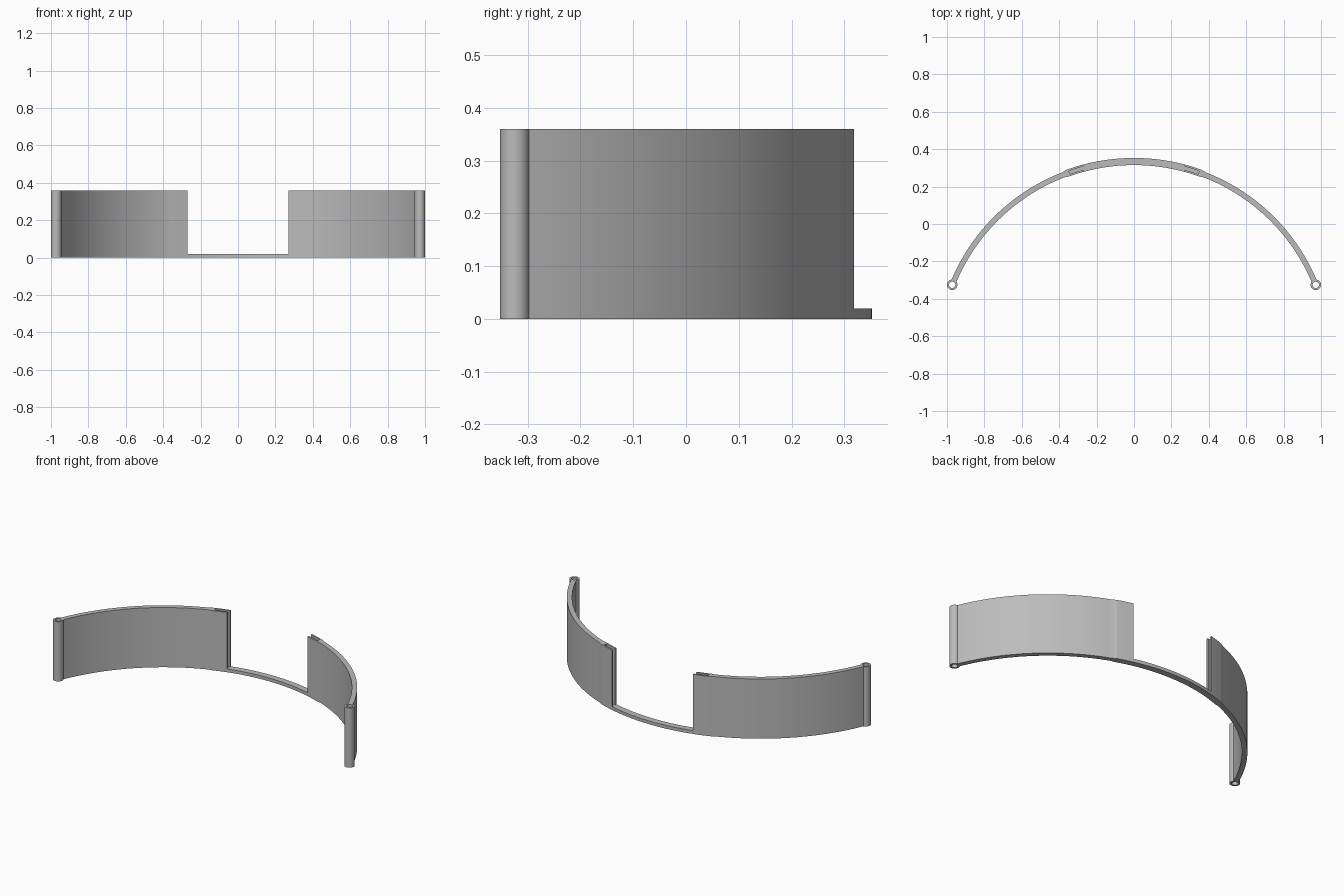
import bpy, bmesh, math

if "Cube" in bpy.data.objects:
    bpy.data.objects.remove(bpy.data.objects["Cube"])

CY = -0.712            # arc centre on the y axis
H, BASE = 0.36, 0.02   # wall height, floor strip height
HINGE = (0.972, -0.325)
END = math.atan2(HINGE[0], HINGE[1] - CY) - 0.023

grey = bpy.data.materials.new("plain grey")
grey.diffuse_color = (0.5, 0.5, 0.5, 1)
grey.use_nodes = True
grey.node_tree.nodes["Principled BSDF"].inputs["Base Color"].default_value = grey.diffuse_color


def polar(r, a):
    return (r * math.sin(a), CY + r * math.cos(a))


def make_object(name, bm, smooth=True):
    bmesh.ops.recalc_face_normals(bm, faces=bm.faces)
    me = bpy.data.meshes.new(name)
    bm.to_mesh(me)
    bm.free()
    me.materials.append(grey)
    ob = bpy.data.objects.new(name, me)
    bpy.context.collection.objects.link(ob)
    if smooth:
        bpy.ops.object.select_all(action='DESELECT')
        ob.select_set(True)
        bpy.context.view_layer.objects.active = ob
        bpy.ops.object.shade_smooth_by_angle(angle=math.radians(12))
    return ob


def band(name, inner, outer, z0, z1, closed=False, smooth=True):
    """Solid strip between two matching outlines, with quad sections."""
    bm = bmesh.new()
    rows = [[bm.verts.new((*p, z)) for p, z in
             ((i, z0), (o, z0), (o, z1), (i, z1))]
            for i, o in zip(inner, outer)]
    pairs = list(zip(rows, rows[1:]))
    if closed:
        pairs.append((rows[-1], rows[0]))
    else:
        bm.faces.new(rows[0])
        bm.faces.new(rows[-1])
    for a, b in pairs:
        for k in range(4):
            n = (k + 1) % 4
            bm.faces.new((a[k], a[n], b[n], b[k]))
    return make_object(name, bm, smooth)


def flare(a):
    """1 on the thick middle, 0 on the thin arms."""
    return min(1, max(0, (0.372 - abs(a)) / 0.025))


# Curved body, thicker across the middle
half = [0.347 * i / 12 for i in range(13)]
half += [0.372 + (END - 0.372) * i / 30 for i in range(31)]
angles = [-a for a in reversed(half[1:])] + half
body = band("curved_band",
            [polar(1.031 - 0.004 * flare(a), a) for a in angles],
            [polar(1.060 + 0.005 * flare(a), a) for a in angles], 0, H)


def cut(cutter):
    cutter.hide_render = True
    cutter.hide_viewport = True
    cutter.display_type = 'WIRE'
    m = body.modifiers.new(cutter.name, 'BOOLEAN')
    m.operation, m.solver, m.object = 'DIFFERENCE', 'EXACT', cutter


# Central opening down to the floor strip
cut(band("opening_cutter", [(-0.27, 0.1), (0.27, 0.1)],
         [(-0.27, 0.6), (0.27, 0.6)], BASE, 0.5, smooth=False))

for side, label in ((-1, "left"), (1, "right")):
    # Slot in each wall end, open at the top and toward the opening
    slot = [side * (0.2 + 0.137 * i / 8) for i in range(9)]
    cut(band(label + "_slot_cutter", [polar(1.037, a) for a in slot],
             [polar(1.055, a) for a in slot], BASE, 0.5, smooth=False))
    # Hollow hinge tube at each tip
    ring = [2 * math.pi * i / 32 for i in range(32)]
    loops = [[(side * HINGE[0] + r * math.cos(t), HINGE[1] + r * math.sin(t))
              for t in ring] for r in (0.017, 0.028)]
    band(label + "_hinge_tube", loops[0], loops[1], 0, H, closed=True)
